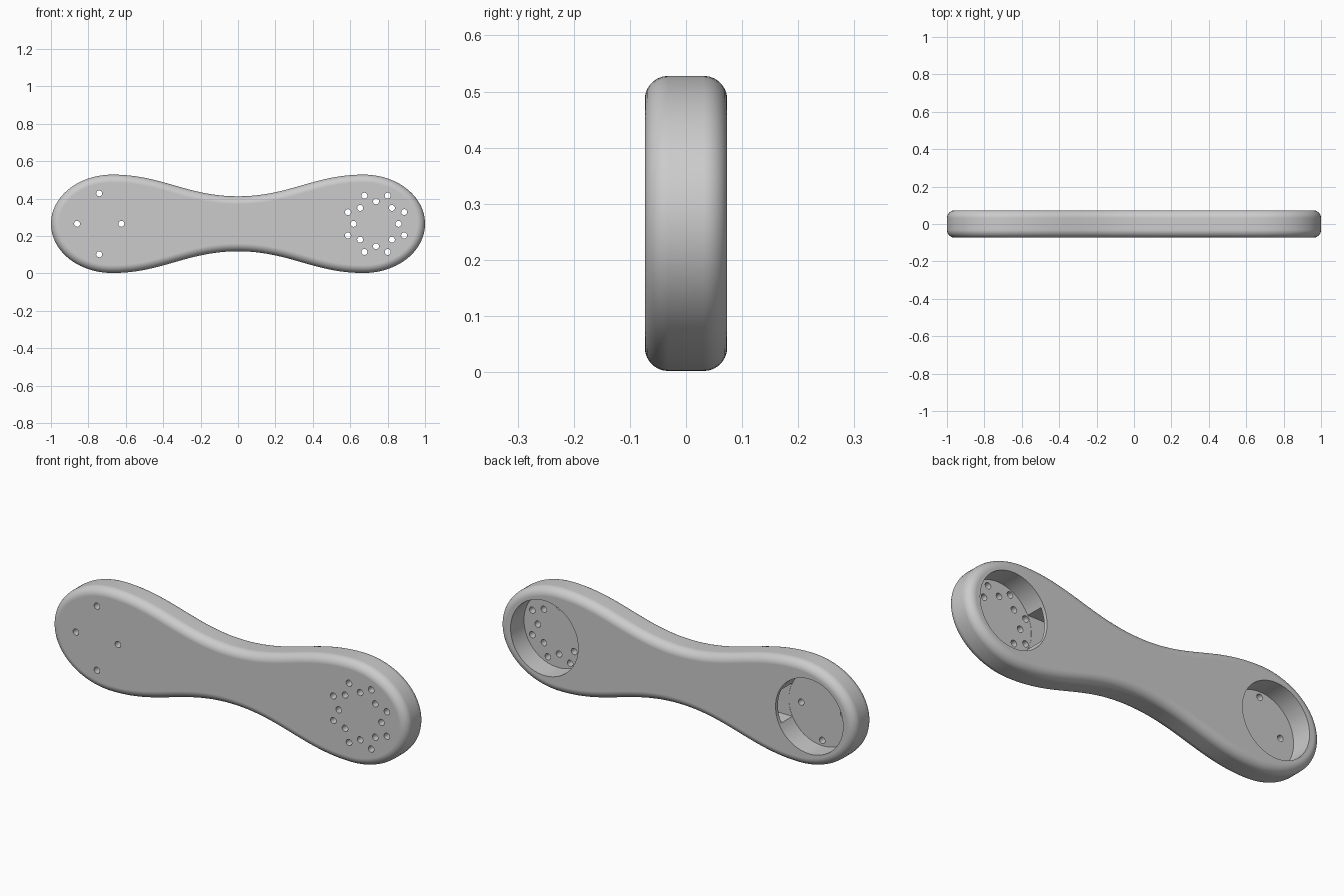
import bpy, bmesh
from math import cos, sin, pi, radians
from mathutils import Matrix, Vector
from mathutils.geometry import interpolate_bezier

if "Cube" in bpy.data.objects:
    bpy.data.objects.remove(bpy.data.objects["Cube"])

MID = 0.265        # height of the long axis
HALF = 0.0735      # half thickness
FLOOR = -0.034     # front wall of the pockets
END = 0.745        # pocket centre
HOLE_X = 0.738     # centre of the hole patterns


def make_object(name, bm):
    bmesh.ops.recalc_face_normals(bm, faces=bm.faces)
    mesh = bpy.data.meshes.new(name)
    bm.to_mesh(mesh)
    bm.free()
    obj = bpy.data.objects.new(name, mesh)
    bpy.context.collection.objects.link(obj)
    return obj


def add_cylinder(bm, x, z, radius, y0, y1, sides):
    place = Matrix.Translation((x, (y0 + y1) / 2, z)) @ Matrix.Rotation(pi / 2, 4, 'X')
    bmesh.ops.create_cone(bm, cap_ends=True, segments=sides, radius1=radius,
                          radius2=radius, depth=y1 - y0, matrix=place)


def apply(obj, kind, **settings):
    mod = obj.modifiers.new(kind.title(), kind)
    for key, value in settings.items():
        setattr(mod, key, value)
    bpy.ops.object.modifier_apply(modifier=mod.name)


# Waisted outline: one quarter, mirrored both ways
def bezier(*points):
    return interpolate_bezier(*[Vector(p) for p in points], 24)


quarter = bezier((0, 0.147), (0.27, 0.147), (0.41, 0.263), (0.67, 0.263))
quarter += bezier((0.67, 0.263), (0.855, 0.263), (1, 0.145), (1, 0))[1:]
right_half = quarter + [Vector((p.x, -p.y)) for p in reversed(quarter[:-1])]
outline = right_half + [Vector((-p.x, p.y)) for p in reversed(right_half[1:-1])]

# Body: extruded outline with rounded rims
bm = bmesh.new()
front = bm.faces.new([bm.verts.new((p.x, -HALF, MID + p.y)) for p in outline])
swept = bmesh.ops.extrude_face_region(bm, geom=[front], use_keep_orig=True)
moved = [v for v in swept["geom"] if isinstance(v, bmesh.types.BMVert)]
bmesh.ops.translate(bm, verts=moved, vec=(0, 2 * HALF, 0))
body = make_object("handle_body", bm)
bpy.context.view_layer.objects.active = body
body.select_set(True)
apply(body, 'BEVEL', width=0.042, segments=7, limit_method='ANGLE',
      angle_limit=radians(40), use_clamp_overlap=False)

# Round pockets open to the back
pockets = bmesh.new()
for side in (-1, 1):
    add_cylinder(pockets, side * END, MID, 0.19, FLOOR, 0.2, 64)

# Inner channel joining the pockets
channel = bmesh.new()
bmesh.ops.create_cube(channel, size=1, matrix=Matrix.Translation((0, 0.011, MID))
                      @ Matrix.Diagonal((1.3, 0.088, 0.17, 1)))

# Small through holes: two rings of eight, and a cross of four
holes = bmesh.new()
for k in range(8):
    for radius, turn in ((0.12, 0), (0.163, pi / 8)):
        a = k * pi / 4 + turn
        add_cylinder(holes, HOLE_X + radius * cos(a), MID + radius * sin(a),
                     0.016, -0.2, 0, 20)
for dx, dz in ((0.118, 0), (-0.118, 0), (0, 0.163), (0, -0.163)):
    add_cylinder(holes, dx - HOLE_X - 0.004, MID + dz, 0.016, -0.2, 0, 20)

for name, bm in (("pocket_cutter", pockets), ("channel_cutter", channel),
                 ("hole_cutter", holes)):
    cutter = make_object(name, bm)
    cutter.hide_render = True
    apply(body, 'BOOLEAN', operation='DIFFERENCE', solver='EXACT', object=cutter)
    bpy.data.objects.remove(cutter)

# Single grey finish, smooth with crisp cut edges
grey = bpy.data.materials.new("light_grey")
grey.use_nodes = True
colour = (0.6, 0.6, 0.6, 1)
grey.diffuse_color = colour
grey.node_tree.nodes["Principled BSDF"].inputs["Base Color"].default_value = colour
body.data.materials.clear()
body.data.materials.append(grey)
bpy.ops.object.shade_smooth_by_angle(angle=radians(35))
apply(body, 'WEIGHTED_NORMAL', keep_sharp=True)
